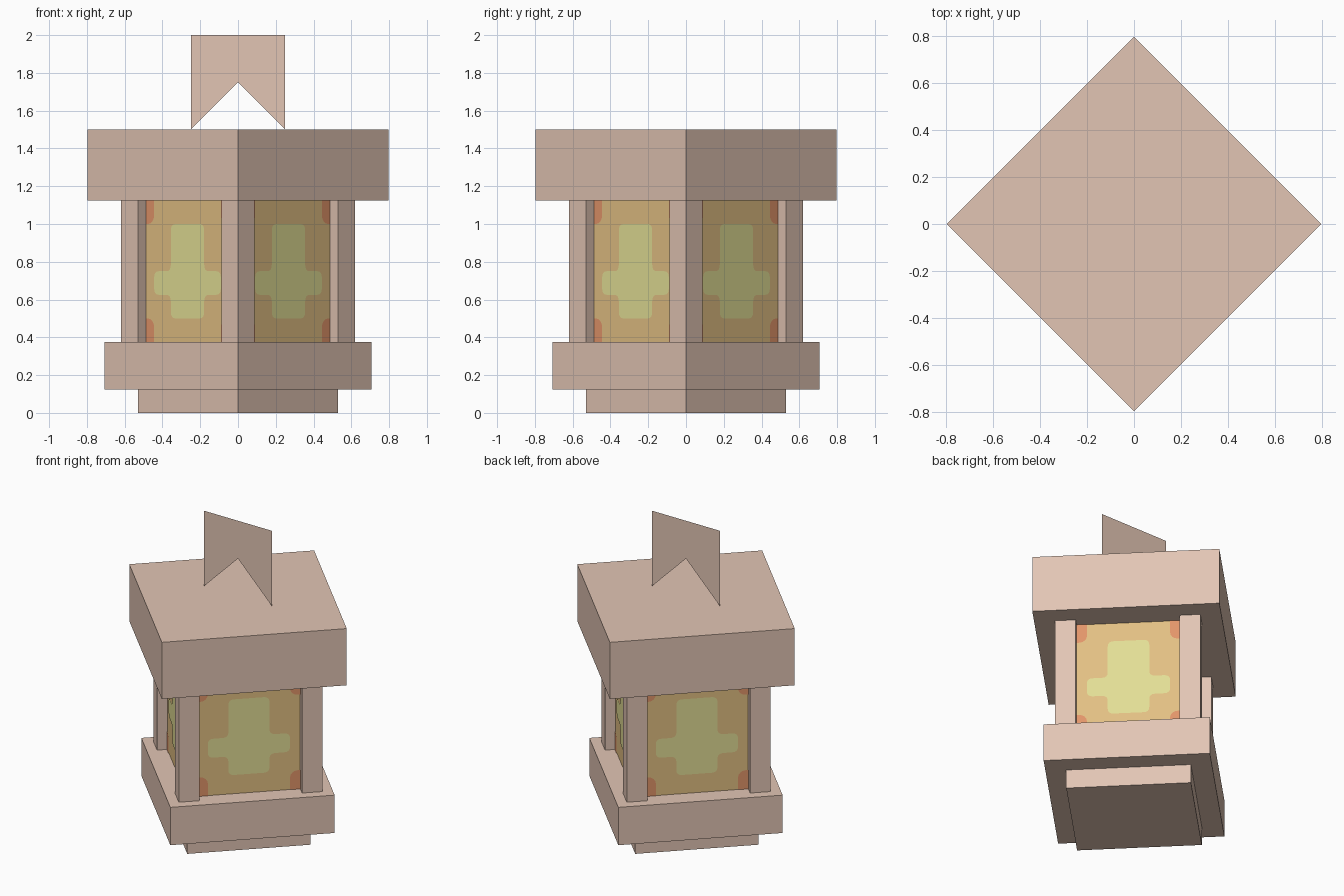
import bpy, bmesh, math
from mathutils import Matrix, Vector

if "Cube" in bpy.data.objects:
    bpy.data.objects.remove(bpy.data.objects["Cube"])


def material(name, rgb):
    m = bpy.data.materials.new(name)
    lin = [((c / 255 + 0.055) / 1.055) ** 2.4 for c in rgb]
    m.diffuse_color = (*lin, 1)
    m.use_nodes = True
    m.node_tree.nodes["Principled BSDF"].inputs["Base Color"].default_value = m.diffuse_color
    return m


CASING = material("dusty pink metal", (226, 197, 180))
GLASS = material("amber glass", (226, 192, 131))
GLOW = material("pale yellow glow", (226, 222, 149))
CORNER = material("orange corner", (226, 149, 106))
TURN = Matrix.Rotation(math.radians(45), 4, 'Z')


def add_object(name, bm, mat):
    me = bpy.data.meshes.new(name)
    bm.to_mesh(me)
    bm.free()
    me.materials.append(mat)
    ob = bpy.data.objects.new(name, me)
    bpy.context.collection.objects.link(ob)
    return ob


def block(name, half, z0, z1, mat, x=0, y=0):
    """Square block, turned so its corners point along the axes."""
    bm = bmesh.new()
    bmesh.ops.create_cube(bm, size=1)
    for v in bm.verts:
        v.co = TURN @ Vector((x + v.co.x * 2 * half, y + v.co.y * 2 * half,
                              z0 + (v.co.z + 0.5) * (z1 - z0)))
    return add_object(name, bm, mat)


def rounded(points, r, steps=4):
    """Round every corner of an outline with a small curve."""
    pts = [Vector(p) for p in points]
    out = []
    for i, p in enumerate(pts):
        a = p + (pts[i - 1] - p).normalized() * r
        b = p + (pts[(i + 1) % len(pts)] - p).normalized() * r
        for k in range(steps + 1):
            t = k / steps
            out.append(a * (1 - t) ** 2 + p * 2 * t * (1 - t) + b * t * t)
    return out


def pane_marks(name, outlines, depth, mat):
    """Flat marks repeated on all four panes."""
    bm = bmesh.new()
    for side in range(4):
        spin = TURN @ Matrix.Rotation(side * math.pi / 2, 4, 'Z')
        for outline in outlines:
            bm.faces.new([bm.verts.new(spin @ Vector((p[0], -depth, p[1])))
                          for p in outline])
    return add_object(name, bm, mat)


# Stacked body
block("foot", 0.375, 0, 0.125, CASING)
block("base", 0.5, 0.125, 0.375, CASING)
block("glass_box", 0.375, 0.375, 1.125, GLASS)
block("cap", 0.5625, 1.125, 1.5, CASING)

# Corner posts
for i, (sx, sy) in enumerate([(-1, -1), (1, -1), (1, 1), (-1, 1)]):
    block(f"post_{i + 1}", 0.0625, 0.375, 1.125, CASING, sx * 0.375, sy * 0.375)

# Glowing cross on each pane
cross = [(-0.125, 0.5), (0.125, 0.5), (0.125, 0.625), (0.25, 0.625),
         (0.25, 0.75), (0.125, 0.75), (0.125, 1.0), (-0.125, 1.0),
         (-0.125, 0.75), (-0.25, 0.75), (-0.25, 0.625), (-0.125, 0.625)]
pane_marks("glow_cross", [rounded(cross, 0.035)], 0.378, GLOW)

# Orange pane corners, tucked behind the posts
corners = []
for s in (-1, 1):
    for za, zb in ((0.375, 0.5), (1.125, 1.0)):
        arc = [(s * (0.295 - 0.045 * math.sin(a)),
                zb + (za - zb) * 0.36 * (1 - math.cos(a)))
               for a in [k * math.pi / 8 for k in range(5)]]
        pts = [(s * 0.34, za), (s * 0.34, zb)] + arc + [(s * 0.25, za)]
        # keep every outline facing outward
        corners.append(pts if s * (zb - za) < 0 else pts[::-1])
pane_marks("pane_corners", corners, 0.378, CORNER)

# Notched hanging plate
bm = bmesh.new()
bm.faces.new([bm.verts.new((x, 0, z)) for x, z in
              [(-0.25, 1.5), (0, 1.75), (0.25, 1.5), (0.25, 2), (-0.25, 2)]])
add_object("hanging_plate", bm, CASING)
